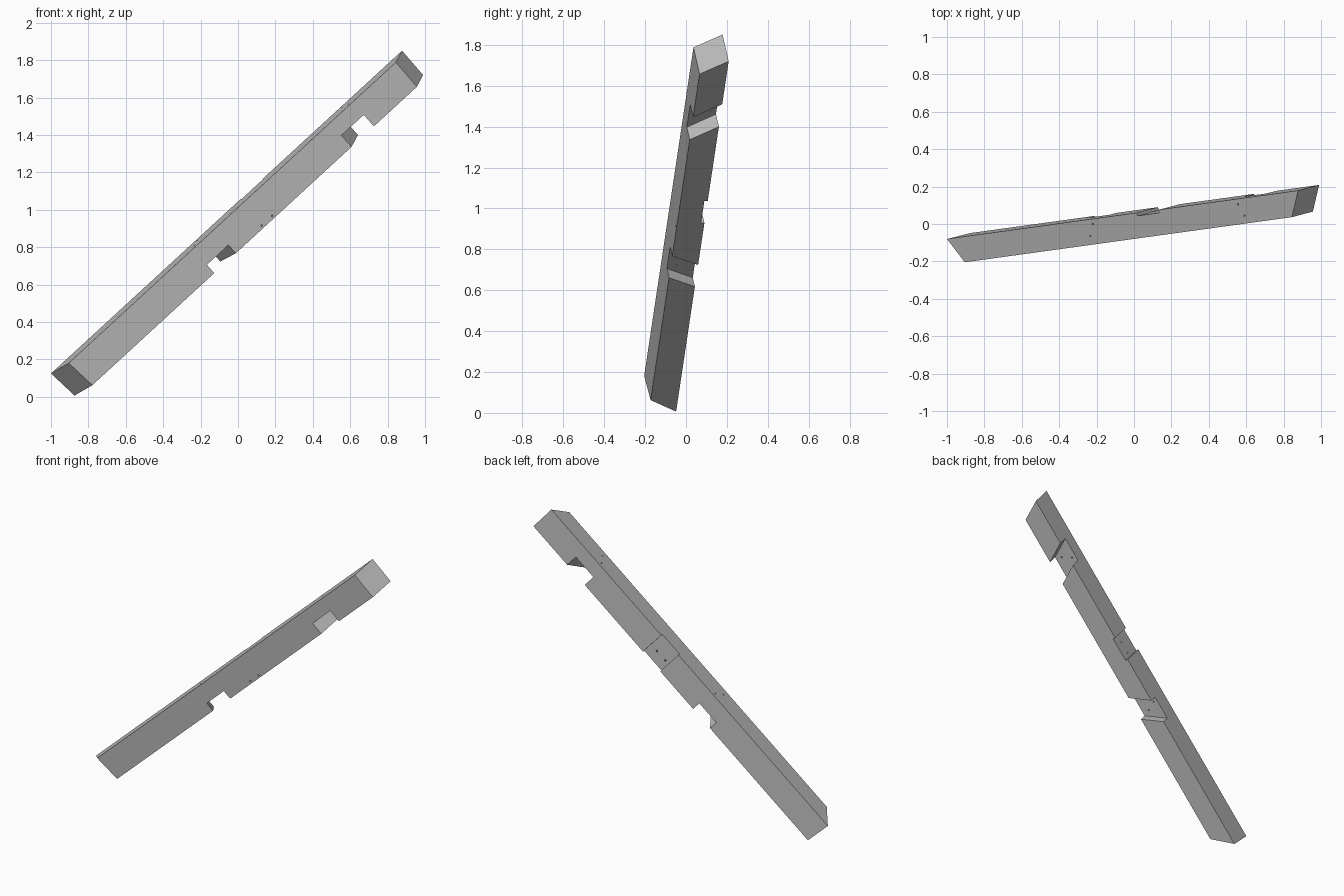
import bpy
import bmesh
from mathutils import Matrix, Vector

if "Cube" in bpy.data.objects:
    bpy.data.objects.remove(bpy.data.objects["Cube"], do_unlink=True)

# Beam frame: local x runs along the beam, y across to the front, z down through its depth
along = Vector((0.732, 0.101, 0.673)).normalized()
down = along.cross(Vector((0.19, -0.98, -0.06))).normalized()
front = down.cross(along)
frame = Matrix((along, front, down)).transposed().to_4x4()
frame.translation = Vector((-1.0, -0.08, 0.125))

WIDTH, DEPTH = 0.137, 0.175

timber = bpy.data.materials.new("timber grey")
timber.use_nodes = True
grey = (0.5, 0.5, 0.5, 1)
timber.diffuse_color = grey
timber.node_tree.nodes["Principled BSDF"].inputs["Base Color"].default_value = grey


def add_object(name, bm):
    bmesh.ops.recalc_face_normals(bm, faces=bm.faces)
    mesh = bpy.data.meshes.new(name)
    bm.to_mesh(mesh)
    bm.free()
    mesh.materials.append(timber)
    obj = bpy.data.objects.new(name, mesh)
    bpy.context.collection.objects.link(obj)
    obj.matrix_world = frame
    return obj


def block(name, start, end, across, depth):
    """Box whose ends are planes given as (offset, slope across, slope down)."""
    bm = bmesh.new()
    bmesh.ops.create_cube(bm, size=1)
    for v in bm.verts:
        offset, slope_y, slope_z = end if v.co.x > 0 else start
        y, z = across[v.co.y > 0], depth[v.co.z > 0]
        v.co = (offset + slope_y * y + slope_z * z, y, z)
    return add_object(name, bm)


def drill(name, a, b, radius=0.005):
    """Thin rod running a little past both points."""
    a, b = Vector(a), Vector(b)
    axis = b - a
    turn = axis.to_track_quat("Z", "Y").to_matrix().to_4x4()
    bm = bmesh.new()
    bmesh.ops.create_cone(bm, cap_ends=True, segments=10, radius1=radius, radius2=radius,
                          depth=axis.length * 1.3, matrix=Matrix.Translation((a + b) / 2) @ turn)
    return add_object(name, bm)


# Main timber with mitred ends
beam = block("beam", (0, 0.69, 0.09), (2.563, -0.59, -0.015), (0, WIDTH), (0, DEPTH))

# Skewed housings in the underside and a shallow square one in the back
through = (-0.1, WIDTH + 0.1)
cutters = [
    block("lower_notch", (0.923, 0.565, 0), (1.08, 0.565, 0), through, (0.115, 0.3)),
    block("upper_notch", (2.085, -0.6, 0), (2.248, -0.6, 0), through, (0.092, 0.3)),
    block("back_recess", (1.385, 0, 0), (1.545, 0, 0), (-0.1, 0.017), (-0.1, 0.3)),
]

# Peg holes: two down into each notch, two slanting from the front to the recess
for x, y in ((1.058, 0.027), (1.022, 0.09), (2.117, 0.03), (2.148, 0.094)):
    cutters.append(drill("peg_hole", (x, y, 0), (x, y, DEPTH)))
for x in (1.36, 1.437):
    cutters.append(drill("slanted_hole", (x, WIDTH, 0.16), (x + 0.062, 0, 0.1)))

for cutter in cutters:
    cutter.hide_render = True
    mod = beam.modifiers.new(cutter.name, "BOOLEAN")
    mod.operation = "DIFFERENCE"
    mod.solver = "EXACT"
    mod.object = cutter

# Bake the cuts and drop the cutters
bpy.context.view_layer.update()
evaluated = beam.evaluated_get(bpy.context.evaluated_depsgraph_get())
cut_mesh = bpy.data.meshes.new_from_object(evaluated)
beam.modifiers.clear()
beam.data = cut_mesh
for cutter in cutters:
    bpy.data.objects.remove(cutter, do_unlink=True)
